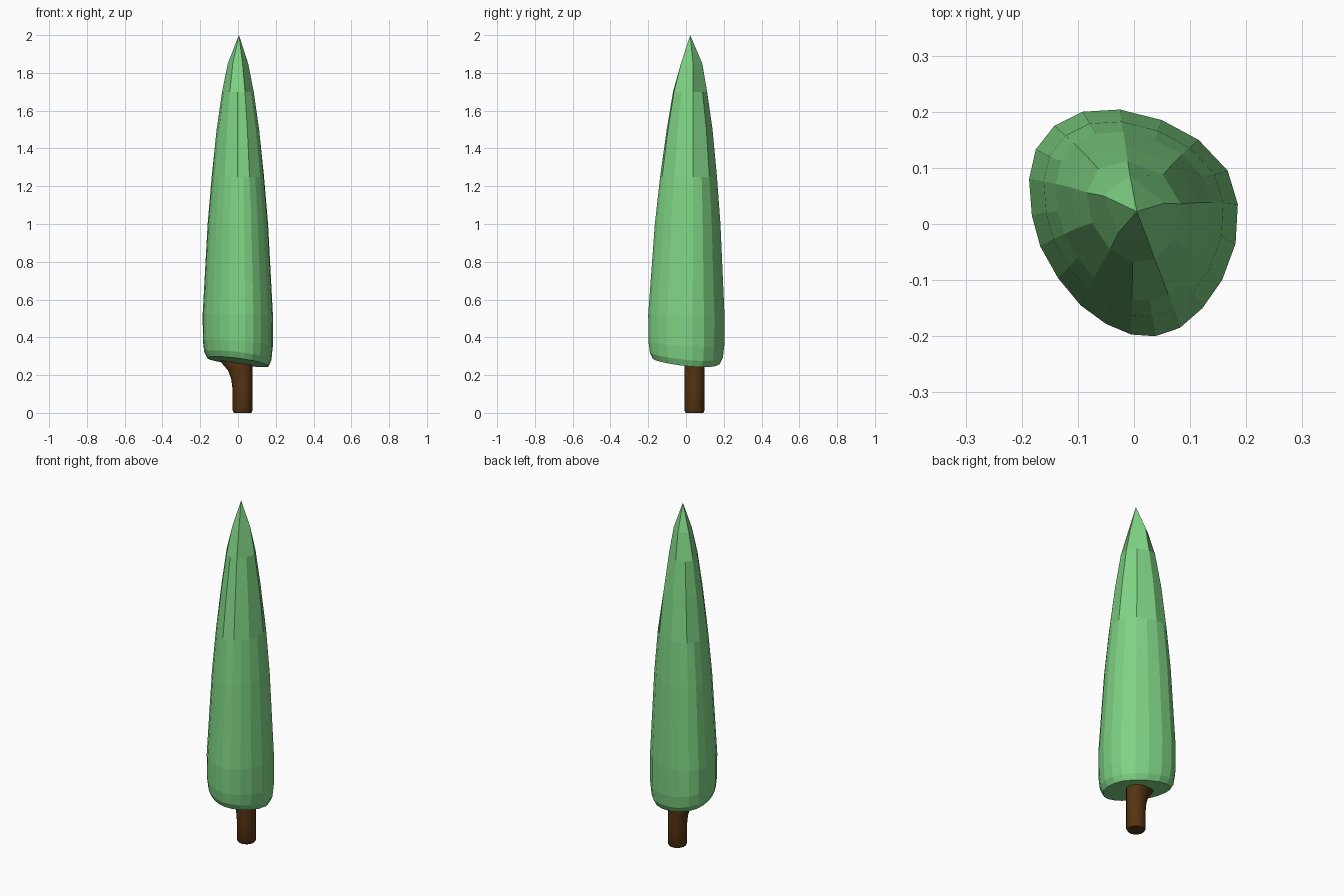
import bpy, bmesh, math

cube = bpy.data.objects.get("Cube")
if cube:
    bpy.data.objects.remove(cube)


def material(name, rgb):
    m = bpy.data.materials.new(name)
    m.use_nodes = True
    m.diffuse_color = (*rgb, 1)
    m.node_tree.nodes["Principled BSDF"].inputs["Base Color"].default_value = (*rgb, 1)
    return m


def loft(name, rings, mat, tip=None, base=None):
    """Skin stacked rings; a ring may have a whole fraction of the sides below it."""
    bm = bmesh.new()
    loops = [[bm.verts.new(p) for p in ring] for ring in rings]
    for low, high in zip(loops, loops[1:]):
        n, k = len(high), len(low) // len(high)
        for i in range(n):
            edge = [low[(i * k + j) % len(low)] for j in range(k + 1)]
            bm.faces.new(edge + [high[(i + 1) % n], high[i]])
    for loop, point in ((loops[0][::-1], base), (loops[-1], tip)):
        if point is None:
            bm.faces.new(loop)
        else:
            v = bm.verts.new(point)
            for a, b in zip(loop, loop[1:] + loop[:1]):
                bm.faces.new((a, b, v))
    bmesh.ops.recalc_face_normals(bm, faces=bm.faces)
    mesh = bpy.data.meshes.new(name)
    bm.to_mesh(mesh)
    bm.free()
    mesh.materials.append(mat)
    ob = bpy.data.objects.new(name, mesh)
    bpy.context.collection.objects.link(ob)
    return ob


green = material("leaf green", (0.21, 0.65, 0.23))
brown = material("bark brown", (0.09, 0.033, 0.006))

# Foliage: one lopsided outline, scaled up the height, thinning in sides near the tip
outline = [(.185, .035), (.167, .095), (.115, .15), (.05, .185), (-.025, .204),
           (-.092, .2), (-.142, .175), (-.175, .133), (-.187, .08), (-.182, .015),
           (-.167, -.04), (-.135, -.097), (-.095, -.145), (-.05, -.178), (-.005, -.197),
           (.038, -.2), (.082, -.185), (.122, -.15), (.157, -.1), (.181, -.035)]
# height, scale, y shift, keep every nth point, downward tilt
levels = [(.272, .87, 0, 1, 1), (.305, .955, 0, 1, 1), (.37, .995, 0, 1, .7),
          (.52, 1, 0, 1, .2), (1, .86, .007, 1, 0), (1.25, .745, .012, 1, 0),
          (1.5, .605, .017, 2, 0), (1.7, .45, .02, 2, 0), (1.85, .29, .027, 4, 0)]
rings = [[(x * s, y * s + dy, z - t * (.13 * x + .09 * y)) for x, y in outline[::step]]
         for z, s, dy, step, t in levels]
loft("foliage", rings, green, tip=(.005, .022, 2), base=(0, 0, .262))

# Trunk: round post that flares to one side under the foliage
trunk_rings = []
for z, r, flare in ((0, .046, 0), (.012, .052, 0), (.12, .052, 0), (.18, .052, .008),
                    (.225, .052, .025), (.26, .052, .055), (.3, .052, .08)):
    ring = []
    for i in range(16):
        a = math.tau * i / 16
        c = math.cos(a)
        ring.append((.024 + r * c - flare * max(0, -c), .045 + r * math.sin(a), z))
    trunk_rings.append(ring)
trunk = loft("trunk", trunk_rings, brown)
bpy.context.view_layer.objects.active = trunk
trunk.select_set(True)
bpy.ops.object.shade_smooth_by_angle(angle=math.radians(35))
